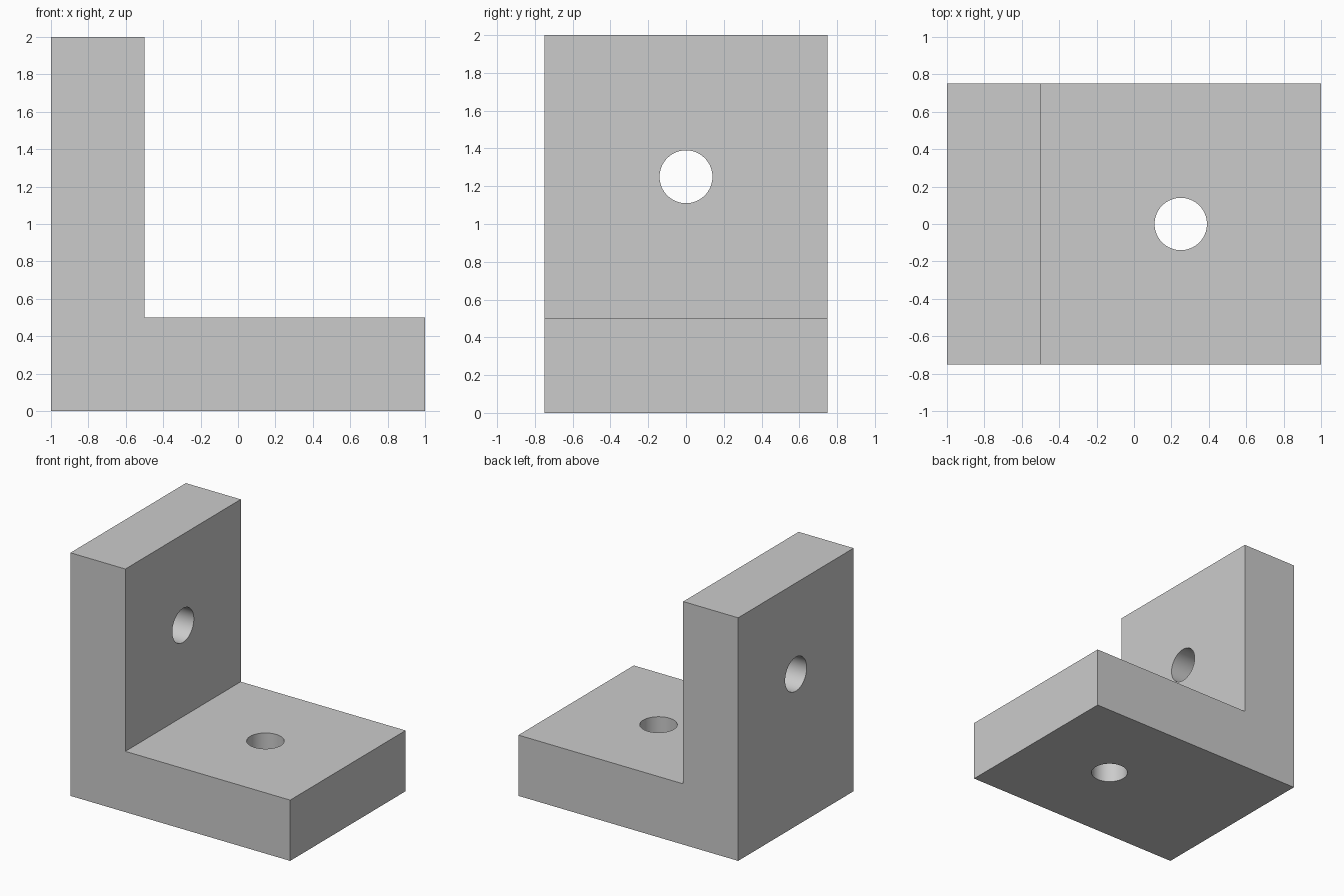
import bpy, bmesh
from math import pi, radians
from mathutils import Vector

if "Cube" in bpy.data.objects:
    bpy.data.objects.remove(bpy.data.objects["Cube"])

# L-shaped bracket body: side profile (x, z) extruded along y
WIDTH = 1.5
profile = [(-1, 0), (1, 0), (1, 0.5), (-0.5, 0.5), (-0.5, 2), (-1, 2)]
bm = bmesh.new()
face = bm.faces.new([bm.verts.new((x, -WIDTH / 2, z)) for x, z in profile])
extruded = bmesh.ops.extrude_face_region(bm, geom=[face])["geom"]
bmesh.ops.translate(bm, vec=Vector((0, WIDTH, 0)),
                    verts=[v for v in extruded if isinstance(v, bmesh.types.BMVert)])
bmesh.ops.recalc_face_normals(bm, faces=bm.faces)
mesh = bpy.data.meshes.new("angle_bracket")
bm.to_mesh(mesh)
bm.free()
bracket = bpy.data.objects.new("angle_bracket", mesh)
bpy.context.collection.objects.link(bracket)


def drill(name, location, rotation):
    """Cut a round through hole into the bracket."""
    bpy.ops.mesh.primitive_cylinder_add(vertices=64, radius=0.14, depth=0.9,
                                        location=location, rotation=rotation)
    cutter = bpy.context.object
    cutter.name = name
    cutter.hide_render = True
    mod = bracket.modifiers.new(name, 'BOOLEAN')
    mod.operation = 'DIFFERENCE'
    mod.solver = 'EXACT'
    mod.object = cutter
    bpy.context.view_layer.objects.active = bracket
    bpy.ops.object.modifier_apply(modifier=mod.name)
    bpy.data.objects.remove(cutter)


# Bolt holes in the base plate and the upright plate
drill("base_hole", (0.25, 0, 0.25), (0, 0, 0))
drill("upright_hole", (-0.75, 0, 1.25), (0, pi / 2, 0))

# Smooth hole walls, crisp outer edges
bpy.ops.object.select_all(action='DESELECT')
bracket.select_set(True)
bpy.context.view_layer.objects.active = bracket
bpy.ops.object.shade_smooth_by_angle(angle=radians(30))
